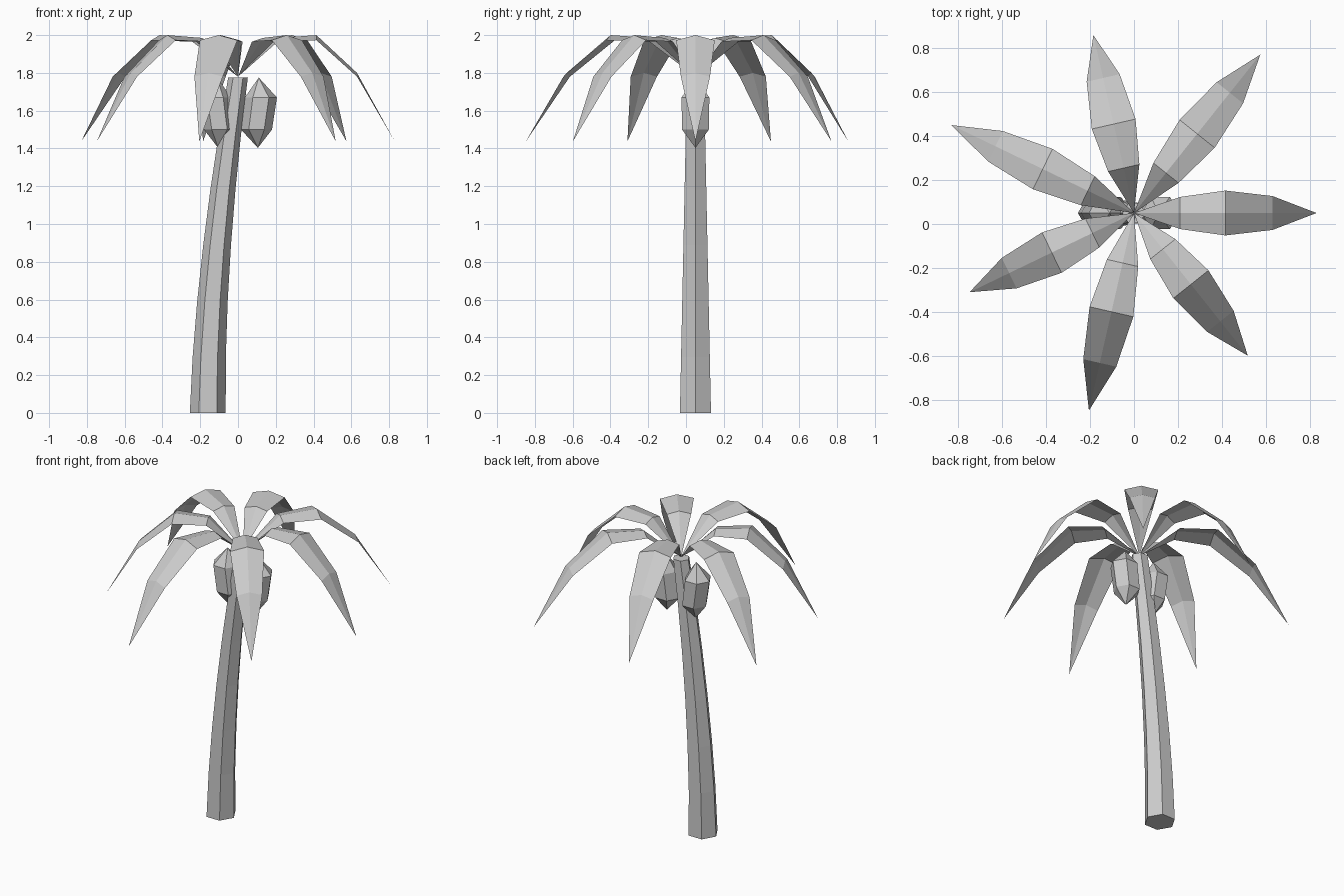
import bpy
import bmesh
import math

cube = bpy.data.objects.get("Cube")
if cube:
    bpy.data.objects.remove(cube, do_unlink=True)

CROWN_Y = 0.05

grey = bpy.data.materials.new("light grey")
grey.use_nodes = True
grey.diffuse_color = (0.6, 0.6, 0.6, 1)
bsdf = next(n for n in grey.node_tree.nodes if n.type == "BSDF_PRINCIPLED")
bsdf.inputs["Base Color"].default_value = (0.6, 0.6, 0.6, 1)


def finish(name, bm):
    """Turn a bmesh into a flat shaded object."""
    mesh = bpy.data.meshes.new(name)
    bm.to_mesh(mesh)
    bm.free()
    mesh.materials.append(grey)
    obj = bpy.data.objects.new(name, mesh)
    bpy.context.collection.objects.link(obj)
    return obj


def lofted(name, rings, sides=6):
    """Closed solid through rings (x, z, radius); radius 0 makes a point."""
    bm = bmesh.new()
    loops = []
    for x, z, r in rings:
        count = sides if r else 1
        angles = [math.tau * k / sides for k in range(count)]
        loops.append([bm.verts.new((x + r * math.cos(a), CROWN_Y + r * math.sin(a), z))
                      for a in angles])
    for low, high in zip(loops, loops[1:]):
        for k in range(sides):
            j = (k + 1) % sides
            corners = [low[k % len(low)], low[j % len(low)],
                       high[j % len(high)], high[k % len(high)]]
            bm.faces.new(list(dict.fromkeys(corners)))
    for loop in (loops[0], loops[-1]):
        if len(loop) > 1:
            bm.faces.new(loop)
    bmesh.ops.recalc_face_normals(bm, faces=bm.faces)
    return finish(name, bm)


# Leaning, tapering trunk
STEPS = 6
trunk_rings = []
for i in range(STEPS + 1):
    t = i / STEPS
    trunk_rings.append((-0.16 + 0.16 * t ** 1.7, 1.775 * t, 0.095 - 0.043 * t))
lofted("trunk", trunk_rings)

# Two coconuts hanging on either side of the trunk
for side, label in ((1, "left"), (-1, "right")):
    lofted(label + "_coconut", [(side * 0.105, 1.403, 0), (side * 0.098, 1.5, 0.082),
                                (side * 0.121, 1.67, 0.085), (side * 0.11, 1.775, 0)])

# Creased fronds: reach, midrib height, half width, edge drop
FROND = [(0.21, 1.985, 0.073, 0.02), (0.415, 2.0, 0.102, 0.027), (0.63, 1.8, 0.077, 0.02)]
FRONDS = 7


def frond(index):
    angle = math.tau * index / FRONDS
    stretch = 1.11 if index % 2 else 1.0
    c, s = math.cos(angle), math.sin(angle)
    bm = bmesh.new()

    def vert(reach, across, z):
        reach *= stretch
        return bm.verts.new((reach * c - across * s, CROWN_Y + reach * s + across * c, z))

    root = vert(0, 0, 1.78)
    tip = vert(0.83, 0, 1.437)
    rows = [[vert(r, w * k, z - drop * abs(k)) for k in (-1, 0, 1)]
            for r, z, w, drop in FROND]
    for k in (0, 1):
        bm.faces.new((root, rows[0][k], rows[0][k + 1]))
        for a, b in zip(rows, rows[1:]):
            bm.faces.new((a[k], b[k], b[k + 1], a[k + 1]))
        bm.faces.new((rows[-1][k], tip, rows[-1][k + 1]))
    finish("frond_%d" % (index + 1), bm)


for i in range(FRONDS):
    frond(i)
